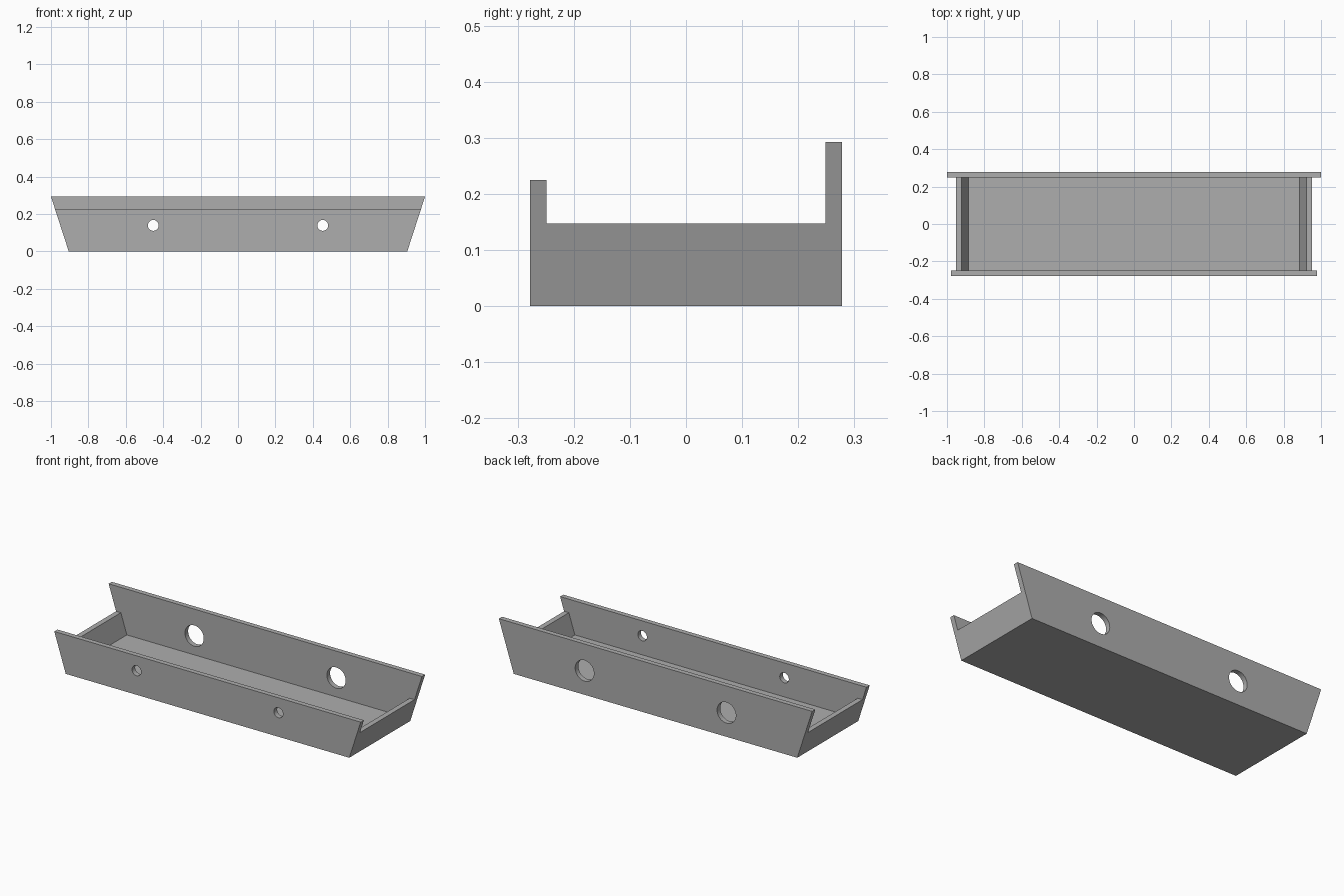
import bpy
import bmesh
from math import pi
from mathutils import Matrix

if "Cube" in bpy.data.objects:
    bpy.data.objects.remove(bpy.data.objects["Cube"], do_unlink=True)

BASE = 0.905           # half length at the bottom
SLOPE = 0.095 / 0.293  # outward lean of the ends
DEPTH = 0.278          # half depth
WALL = 0.029           # board thickness
INNER = DEPTH - WALL
LEAN_WALL = WALL * (1 + SLOPE ** 2) ** 0.5
HOLE_X, HOLE_Z = 0.453, 0.139

grey = bpy.data.materials.new("plain grey")
grey.use_nodes = True
colour = (0.42, 0.42, 0.42, 1)
grey.diffuse_color = colour
grey.node_tree.nodes["Principled BSDF"].inputs["Base Color"].default_value = colour


def half_length(z):
    return BASE + SLOPE * z


def make_object(name, bm):
    bmesh.ops.recalc_face_normals(bm, faces=bm.faces)
    mesh = bpy.data.meshes.new(name)
    bm.to_mesh(mesh)
    bm.free()
    mesh.materials.append(grey)
    obj = bpy.data.objects.new(name, mesh)
    bpy.context.collection.objects.link(obj)
    return obj


def board(name, outline, y0, y1):
    """Extrude an x-z outline from y0 to y1."""
    bm = bmesh.new()
    face = bm.faces.new([bm.verts.new((x, y0, z)) for x, z in outline])
    ext = bmesh.ops.extrude_face_region(bm, geom=[face])
    verts = [v for v in ext["geom"] if isinstance(v, bmesh.types.BMVert)]
    bmesh.ops.translate(bm, verts=verts, vec=(0, y1 - y0, 0))
    return make_object(name, bm)


def trapezoid(z0, z1, inset=0):
    a, b = half_length(z0) - inset, half_length(z1) - inset
    return [(-a, z0), (a, z0), (b, z1), (-b, z1)]


def drill(obj, y, radius):
    """Cut a mirrored pair of round holes through a panel."""
    bm = bmesh.new()
    for side in (-1, 1):
        place = Matrix.Translation((side * HOLE_X, y, HOLE_Z)) @ Matrix.Rotation(pi / 2, 4, "X")
        bmesh.ops.create_cone(bm, cap_ends=True, segments=48, radius1=radius,
                              radius2=radius, depth=4 * WALL, matrix=place)
    cutter = make_object("hole_cutter", bm)
    cutter.hide_render = True
    mod = obj.modifiers.new("holes", "BOOLEAN")
    mod.operation = "DIFFERENCE"
    mod.solver = "EXACT"
    mod.object = cutter
    bpy.ops.object.select_all(action="DESELECT")
    bpy.context.view_layer.objects.active = obj
    obj.select_set(True)
    bpy.ops.object.modifier_apply(modifier=mod.name)
    bpy.data.objects.remove(cutter, do_unlink=True)
    bpy.ops.object.shade_smooth_by_angle()


# Long panels: low front with small holes, tall back with large holes
front = board("front_panel", trapezoid(0, 0.225), -DEPTH, -INNER)
drill(front, -DEPTH + WALL / 2, 0.029)
back = board("back_panel", trapezoid(0, 0.293), INNER, DEPTH)
drill(back, DEPTH - WALL / 2, 0.06)

# Floor between the panels
board("floor", trapezoid(0, WALL, LEAN_WALL), -INNER, INNER)

# Leaning end boards
END_TOP = 0.147
low, high = half_length(0), half_length(END_TOP)
for name, s in (("left_end", 1), ("right_end", -1)):
    board(name, [(s * (low - LEAN_WALL), 0), (s * low, 0),
                 (s * high, END_TOP), (s * (high - LEAN_WALL), END_TOP)], -INNER, INNER)
